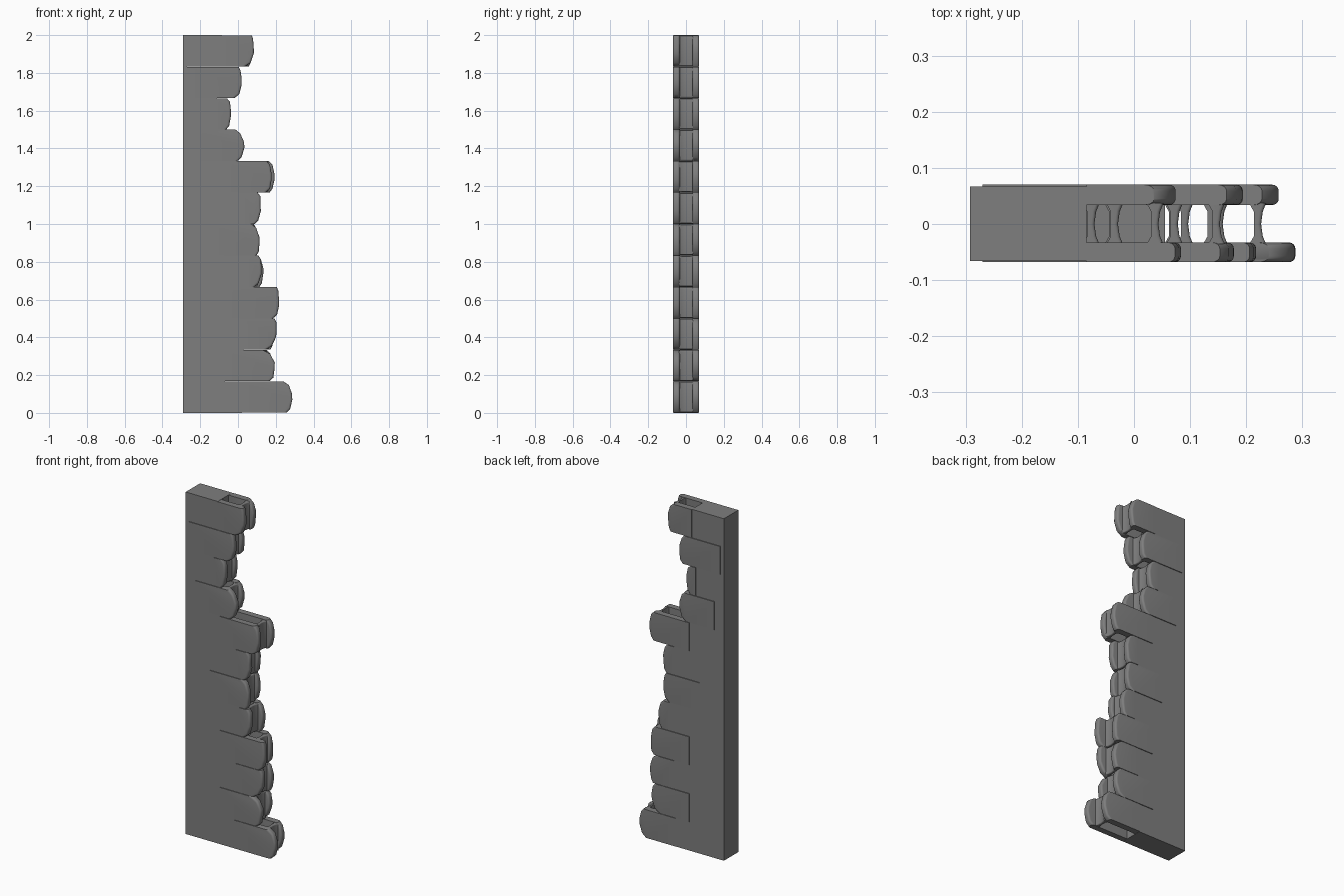
import bpy, bmesh, random

if "Cube" in bpy.data.objects:
    bpy.data.objects.remove(bpy.data.objects["Cube"])
random.seed(7)

H = 2.0 / 12           # course height
# per course, bottom up: left edge, front right, back right, top inset, bottom inset
COURSES = [
    (0.02, 0.288, 0.258, 0.035, 0.02), (-0.07, 0.195, 0.18, 0.05, 0.015),
    (0.03, 0.205, 0.19, 0.0, 0.045), (-0.07, 0.218, 0.185, 0.0, 0.02),
    (0.055, 0.125, 0.135, 0.005, 0.025), (-0.135, 0.115, 0.105, 0.03, 0.005),
    (0.03, 0.122, 0.105, 0.005, 0.02), (-0.07, 0.18, 0.195, 0.015, 0.02),
    (-0.23, 0.035, 0.0, 0.035, 0.025), (-0.11, -0.035, -0.045, 0.012, 0.015),
    (-0.27, 0.02, 0.0, 0.004, 0.025), (-0.085, 0.085, 0.075, 0.0, 0.035),
]

stone = bpy.data.materials.new("grey concrete")
stone.diffuse_color = (0.21, 0.21, 0.21, 1)
stone.use_nodes = True
stone.node_tree.nodes["Principled BSDF"].inputs["Base Color"].default_value = stone.diffuse_color


def prism(name, pts, vec, place, bevel_test=None, width=0.01):
    """Extrude a closed 2D outline, optionally rounding chosen edges."""
    bm = bmesh.new()
    face = bm.faces.new([bm.verts.new(place(*p)) for p in pts])
    ext = bmesh.ops.extrude_face_region(bm, geom=[face])
    bmesh.ops.translate(bm, vec=vec,
                        verts=[g for g in ext["geom"] if isinstance(g, bmesh.types.BMVert)])
    bmesh.ops.recalc_face_normals(bm, faces=bm.faces)
    if bevel_test:
        edges = [e for e in bm.edges if bevel_test(e)]
        bmesh.ops.bevel(bm, geom=edges, offset=width, offset_type='OFFSET',
                        segments=4, profile=0.5, affect='EDGES', clamp_overlap=True)
    me = bpy.data.meshes.new(name)
    bm.to_mesh(me)
    bm.free()
    me.materials.append(stone)
    ob = bpy.data.objects.new(name, me)
    bpy.context.collection.objects.link(ob)
    bpy.ops.object.select_all(action='DESELECT')
    ob.select_set(True)
    bpy.context.view_layer.objects.active = ob
    bpy.ops.object.shade_smooth_by_angle(angle=0.7)
    return ob


# plain wall with a toothed right edge
outline = [(-0.292, 0)]
for i, c in enumerate(COURSES):
    outline += [(c[0], i * H), (c[0], (i + 1) * H)]
outline.append((-0.292, 2.0))
prism("wall_slab", outline, (0, 0.133, 0), lambda x, z: (x, -0.066, z))


def shell(name, i, left, right, top, bottom, y0, y1):
    """One face shell of a hollow block, broken and worn on the right."""
    z = i * H
    j = lambda: random.uniform(0, 0.006)
    pts = [(left, z + 0.001), (right - bottom - 0.012, z + 0.001),
           (right - bottom * 0.5 - j(), z + H * 0.12),
           (right - j() * 0.5, z + H * 0.42),
           (right - j() * 0.5, z + H * 0.6),
           (right - top * 0.5 - j(), z + H * 0.88),
           (right - top - 0.012, z + H - 0.001), (left, z + H - 0.001)]
    cut = min(right - top, right - bottom) - 0.02
    prism(name, pts, (0, y1 - y0, 0), lambda x, zz: (x, y0, zz),
          lambda e: all(v.co.x > cut for v in e.verts)
          and abs(e.verts[0].co.y - e.verts[1].co.y) < 1e-6, 0.011)


for i, (left, fr, br, top, bot) in enumerate(COURSES):
    n = i + 1
    shell(f"front_shell_{n}", i, left, fr, top, bot, -0.068, -0.033)
    shell(f"back_shell_{n}", i, left, br, bot * 0.6 + 0.006, top * 0.6 + 0.006, 0.034, 0.070)
    # cross web joining the two shells, waisted in the middle
    r = min(fr, br) - 0.6 * max(top, bot) * 0.5 - 0.012
    w = 0.022
    pts = [(r - w - 0.008, -0.036), (r, -0.036), (r - 0.006, -0.022),
           (r - 0.009, 0), (r - 0.006, 0.022), (r, 0.037),
           (r - w - 0.008, 0.037), (r - w, 0.022), (r - w, -0.022)]
    prism(f"web_{n}", pts, (0, 0, H - 0.006), lambda x, y: (x, y, i * H + 0.003),
          lambda e: min(v.co.x for v in e.verts) > r - 0.012
          and abs(e.verts[0].co.z - e.verts[1].co.z) < 1e-6, 0.006)
